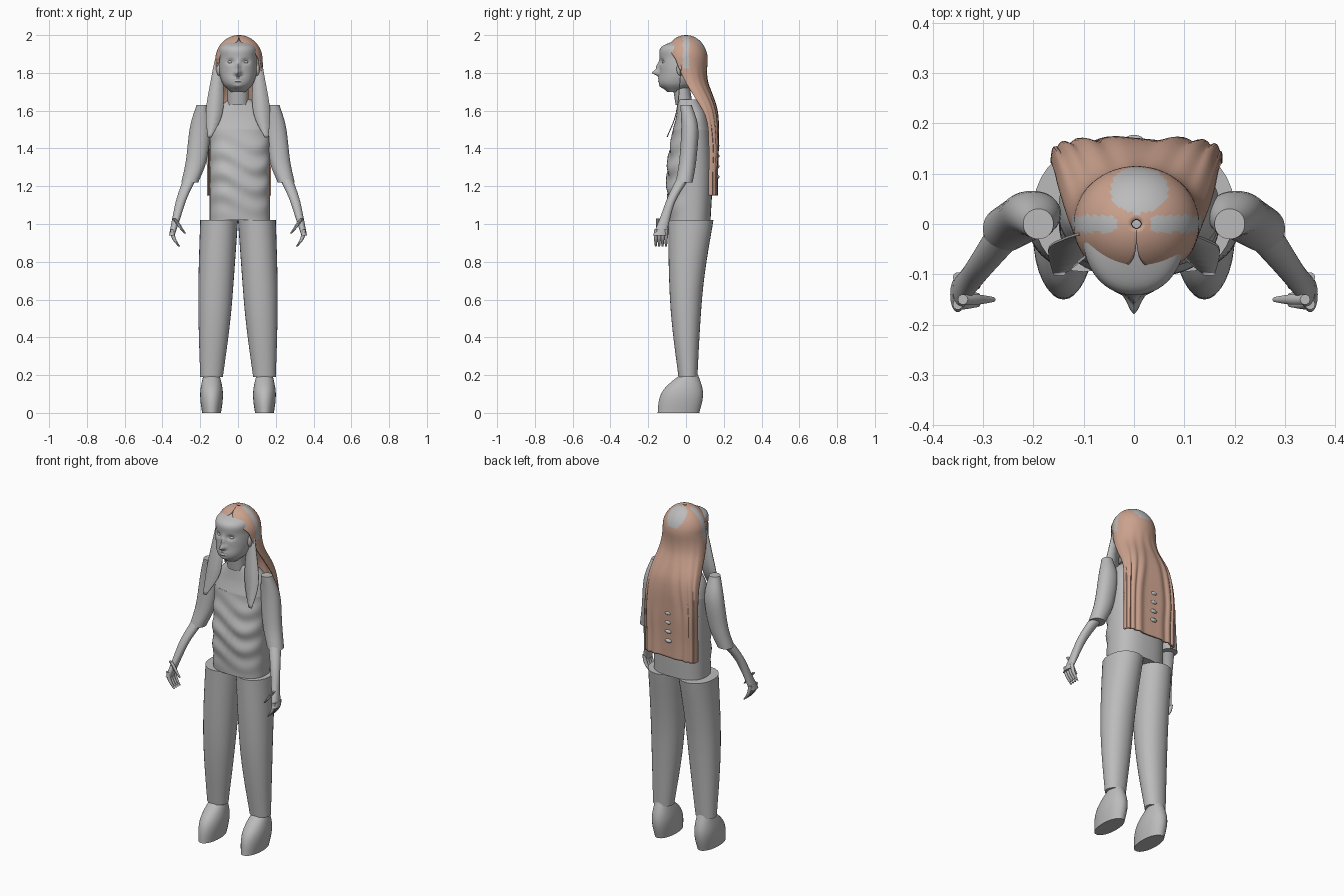
import bpy, bmesh
from math import sin, cos, pi, exp, copysign

if "Cube" in bpy.data.objects:
    bpy.data.objects.remove(bpy.data.objects["Cube"])


def material(name, rgb):
    mat = bpy.data.materials.new(name)
    mat.use_nodes = True
    mat.diffuse_color = (*rgb, 1)
    mat.node_tree.nodes["Principled BSDF"].inputs["Base Color"].default_value = (*rgb, 1)
    return mat


GREY = material("plain grey", (.5, .5, .5))
BROWN = material("hair brown", (.6, .36, .27))


def finish(name, bm, materials=(GREY,), thickness=0):
    bmesh.ops.recalc_face_normals(bm, faces=bm.faces)
    mesh = bpy.data.meshes.new(name)
    bm.to_mesh(mesh)
    bm.free()
    for mat in materials:
        mesh.materials.append(mat)
    obj = bpy.data.objects.new(name, mesh)
    bpy.context.collection.objects.link(obj)
    bpy.ops.object.select_all(action='DESELECT')
    obj.select_set(True)
    bpy.context.view_layer.objects.active = obj
    bpy.ops.object.shade_smooth_by_angle(angle=.7)
    if thickness:
        solid = obj.modifiers.new("thickness", 'SOLIDIFY')
        solid.thickness = thickness
        solid.offset = 0


def along(t, values):
    """Smooth value at fraction t through evenly spaced values."""
    if isinstance(values, (int, float)):
        return values
    last = len(values) - 1
    i = min(int(t * last), last - 1)
    t = t * last - i
    before, start = values[max(i - 1, 0)], values[i]
    end, after = values[i + 1], values[min(i + 2, last)]
    bend = 2 * before - 5 * start + 4 * end - after
    return start + t / 2 * (end - before + t * (bend + t * (3 * (start - end) + after - before)))


def oval(angle, rx, ry, power):
    c, s = cos(angle), sin(angle)
    return rx * copysign(abs(c) ** power, c), ry * copysign(abs(s) ** power, s)


def bridge(bm, rings, closed=False):
    for low, high in zip(rings, rings[1:]):
        count = len(low)
        for i in range(count if closed else count - 1):
            j = (i + 1) % count
            bm.faces.new((low[i], low[j], high[j], high[i]))


def loft(name, z, x, y, rx, ry, side=1, sides=32, steps=16, power=.95, shape=None):
    """Stack of horizontal ovals whose centre and radii vary along the height."""
    bm = bmesh.new()
    rings = []
    for k in range(steps + 1):
        cz, cx, cy, wide, deep = [along(k / steps, v) for v in (z, x, y, rx, ry)]
        ring = []
        for i in range(sides):
            dx, dy = oval(2 * pi * i / sides, wide, deep, power)
            ring.append(bm.verts.new((side * (cx + dx), cy + dy, cz)))
        rings.append(ring)
    bridge(bm, rings, closed=True)
    bm.faces.new(rings[0])
    bm.faces.new(rings[-1])
    if shape:
        for vert in bm.verts:
            shape(vert.co)
    finish(name, bm)


def blob(name, location, size):
    bm = bmesh.new()
    bmesh.ops.create_uvsphere(bm, u_segments=16, v_segments=10, radius=1)
    for vert in bm.verts:
        vert.co = [p + c * s for p, c, s in zip(location, vert.co, size)]
    finish(name, bm)


def folds(co):
    """Soft creases across the front of the shirt."""
    if co.y < 0:
        fade = sin(pi * (co.z - 1.02) / .5)
        co.y += .007 * fade * sin(55 * co.z + 2.5 * sin(16 * co.x))


def bump(co, x, z, width, height, push):
    """Push the face forward, or back if negative, on both sides of the middle."""
    co.y -= push * exp(-((abs(co.x) - x) / width) ** 2 - ((co.z - z) / height) ** 2)


def features(co):
    if co.y < -.04:
        bump(co, x=0, z=1.8, width=.016, height=.014, push=.036)     # nose tip
        bump(co, x=0, z=1.83, width=.011, height=.025, push=.018)    # nose bridge
        bump(co, x=.04, z=1.86, width=.02, height=.013, push=-.013)  # eye sockets
        bump(co, x=0, z=1.77, width=.025, height=.005, push=.007)    # upper lip
        bump(co, x=0, z=1.755, width=.02, height=.005, push=.008)    # lower lip
        bump(co, x=0, z=1.73, width=.025, height=.012, push=.008)    # chin


# Shirt, neck and head
loft("shirt_body", z=(1.02, 1.5), x=.01, y=(.02, .02, .03), rx=.16, ry=(.11, .12, .1),
     sides=48, steps=48, power=.8, shape=folds)
loft("shirt_yoke", z=(1.5, 1.66), x=.01, y=(.03, .03, .01), rx=(.16, .14, .06), ry=(.1, .08, .05),
     sides=48, power=.8)
loft("neck", z=(1.63, 1.76), x=0, y=(-.01, -.03), rx=.055, ry=.045)
loft("head", z=(1.7, 1.98), x=0, y=(-.06, -.04, -.02, -.02, -.02, 0),
     rx=(.04, .08, .1, .1, .095, .03), ry=(.04, .1, .12, .12, .11, .03),
     sides=96, steps=50, shape=features)

for side, word in ((1, "left_"), (-1, "right_")):
    blob(word + "eye", (side * .04, -.113, 1.857), (.015, .014, .009))
    blob(word + "ear", (side * .1, -.03, 1.82), (.015, .02, .035))

    # Trouser leg and shoe
    loft(word + "trouser_leg", z=(1.02, .19), x=(.1, .12, .14), y=(.025, 0, .01),
         rx=(.1, .09, .06), ry=(.12, .085, .05), side=side)
    loft(word + "shoe", z=(0, .21), x=.14, y=(-.04, -.02, .02),
         rx=(.05, .06, .04), ry=(.11, .11, .04), side=side)

    # Sleeve, forearm and hand
    loft(word + "sleeve", z=(1.63, 1.22), x=(.19, .2, .22, .255), y=(0, .02, .01, -.01),
         rx=(.03, .055, .055, .045), ry=(.03, .045, .045, .045), side=side)
    loft(word + "forearm", z=(1.25, .94), x=(.25, .31, .35), y=(-.01, -.09, -.14),
         rx=(.035, .025, .015), ry=(.035, .025, .035), side=side)
    for i, finger in enumerate(("index", "middle", "ring", "little")):
        loft(word + finger + "_finger", z=(.97, .88), x=(.35, .34, .31), y=-.16 + .018 * i,
             rx=(.01, .01, .005), ry=(.01, .01, .005), side=side, sides=10)
    loft(word + "thumb", z=(1.03, .95), x=(.34, .31, .28), y=-.15,
         rx=(.01, .01, .005), ry=(.01, .01, .005), side=side, sides=10)

    # Flat lock hanging in front of the shoulder
    bm = bmesh.new()
    strips = []
    for k in range(17):
        z, inner, outer, y = [along(k / 16, v) for v in (
            (1.92, 1.46), (.1, .08, .08, .14), (.11, .14, .17, .16), (-.02, -.03, -.05, -.1))]
        strips.append([bm.verts.new((side * x, y, z)) for x in (inner, outer)])
    bridge(bm, strips)
    finish(word + "front_lock", bm, thickness=.005)

# Long hair: a dome over the scalp, then a sheet falling down the back
bm = bmesh.new()
rings = []


def hair_ring(z, y, rx, ry, wrap, power):
    """Open arc round the back; wrap carries it towards the face."""
    strand = .004 * min(1, max(0, 1.85 - z) * 3)
    ring = []
    for i in range(73):
        angle = (pi + 2 * wrap) * i / 72 - wrap
        dx, dy = oval(angle, rx, ry, power)
        ring.append(bm.verts.new((dx + .005, y + dy + strand * sin(16 * angle), z)))
    rings.append(ring)


for k in range(1, 20):
    t = k / 20
    reach = sin(t * pi / 2)
    hair_ring(1.87 + .125 * cos(t * pi / 2), 0, .12 * reach, .11 * reach, along(t, (1.6, 1.4, .5)), 1)
for k in range(41):
    hair_ring(*[along(k / 40, v) for v in (
        (1.87, 1.15), (0, .02, .09, .12, .12, .12), (.12, .13, .155, .165, .165, .165),
        (.11, .09, .07, .045, .04, .04), (.5, .3, 0, 0, 0, 0), (1, 1, .7, .5, .5, .5))])
bridge(bm, rings)

# Grey patch at the crown and grey bands over the temples
for face in bm.faces:
    c = face.calc_center_median()
    crown = c.z > 1.9 and ((c.x - .01) / .055) ** 2 + ((c.y - .065) / .045) ** 2 < 1
    band = c.z > 1.82 and abs(c.y) < .016 and abs(c.x) > .035
    face.material_index = int(crown or band)
finish("long_hair", bm, (BROWN, GREY), thickness=.01)

# Shirt folds showing through the hair at the back
for i, place in enumerate(("lowest", "low", "high", "highest")):
    blob(place + "_back_fold", (0, .163, 1.25 + .055 * i), (.022, .014, .012))
